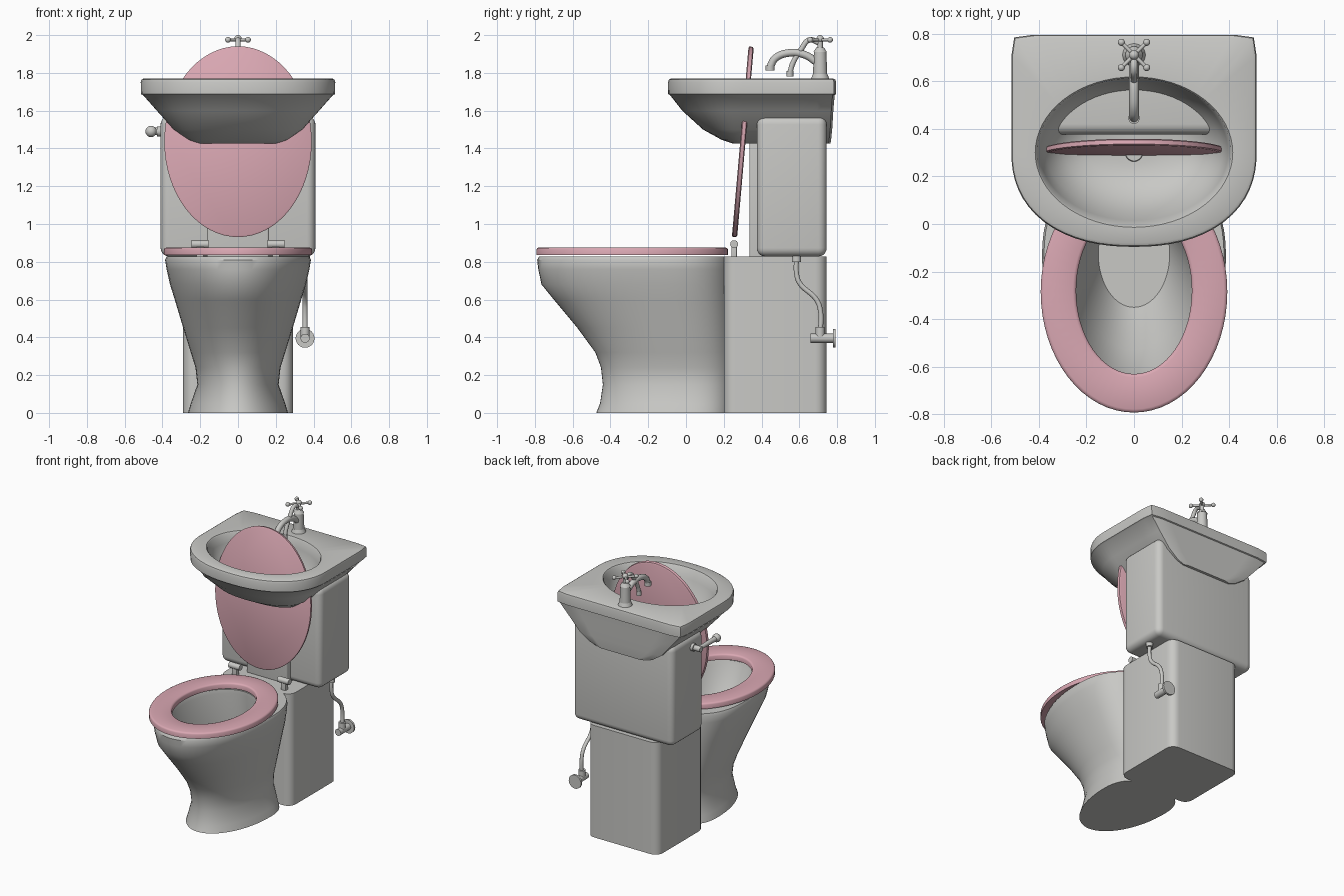
import bpy, bmesh, math
from mathutils import Vector

old = bpy.data.objects.get("Cube")
if old:
    bpy.data.objects.remove(old, do_unlink=True)


def material(name, rgb):
    m = bpy.data.materials.new(name)
    m.use_nodes = True
    col = (*rgb, 1)
    m.diffuse_color = col
    m.node_tree.nodes["Principled BSDF"].inputs["Base Color"].default_value = col
    return m


CERAMIC = material("ceramic grey", (0.58, 0.58, 0.56))
PINK = material("seat pink", (0.70, 0.39, 0.45))


def finish(obj, mat, angle=35):
    obj.data.materials.clear()
    obj.data.materials.append(mat)
    bpy.ops.object.select_all(action='DESELECT')
    obj.select_set(True)
    bpy.context.view_layer.objects.active = obj
    bpy.ops.object.shade_smooth_by_angle(angle=math.radians(angle))
    return obj


def from_bmesh(name, bm, mat, angle=35):
    bmesh.ops.recalc_face_normals(bm, faces=bm.faces)
    me = bpy.data.meshes.new(name)
    bm.to_mesh(me)
    bm.free()
    obj = bpy.data.objects.new(name, me)
    bpy.context.collection.objects.link(obj)
    return finish(obj, mat, angle)


def ring(z, w, front, back, mid, pf=2, pb=2, n=64):
    """Closed outline whose front and back halves have their own roundness."""
    pts = []
    for i in range(n):
        a = 2 * math.pi * i / n
        c, s = math.cos(a), math.sin(a)
        p = pb if s >= 0 else pf
        k = (abs(c) ** p + abs(s) ** p) ** (-1 / p)
        depth = back - mid if s >= 0 else mid - front
        pts.append((c * k * w, mid + s * k * depth, z))
    return pts


def loft(name, rings, mat, closed=False, angle=35):
    bm = bmesh.new()
    loops = [[bm.verts.new(p) for p in r] for r in rings]
    n = len(loops[0])
    pairs = list(zip(loops, loops[1:]))
    if closed:
        pairs.append((loops[-1], loops[0]))
    else:
        bm.faces.new(loops[0])
        bm.faces.new(loops[-1])
    for lo, hi in pairs:
        for i in range(n):
            j = (i + 1) % n
            bm.faces.new((lo[i], lo[j], hi[j], hi[i]))
    return from_bmesh(name, bm, mat, angle)


def box(name, x, y, z, bevel, mat=CERAMIC, vertical_only=False):
    bm = bmesh.new()
    bmesh.ops.create_cube(bm, size=1)
    for v in bm.verts:
        for k, (lo, hi) in enumerate((x, y, z)):
            v.co[k] = hi if v.co[k] > 0 else lo
    edges = [e for e in bm.edges if not vertical_only
             or abs(e.verts[0].co.z - e.verts[1].co.z) > 0.01]
    bmesh.ops.bevel(bm, geom=edges, offset=bevel, segments=5, profile=0.5, affect='EDGES')
    return from_bmesh(name, bm, mat)


def rod(name, a, b, r1, r2=None, mat=CERAMIC):
    a, b = Vector(a), Vector(b)
    bm = bmesh.new()
    bmesh.ops.create_cone(bm, cap_ends=True, segments=24, radius1=r1,
                          radius2=r1 if r2 is None else r2, depth=(b - a).length)
    bm.transform((b - a).to_track_quat('Z', 'Y').to_matrix().to_4x4())
    bmesh.ops.translate(bm, vec=(a + b) / 2, verts=bm.verts)
    return from_bmesh(name, bm, mat)


def ball(name, at, r):
    bm = bmesh.new()
    bmesh.ops.create_uvsphere(bm, u_segments=16, v_segments=10, radius=r)
    bmesh.ops.translate(bm, vec=at, verts=bm.verts)
    return from_bmesh(name, bm, CERAMIC, 60)


def pipe(name, pts, r):
    cu = bpy.data.curves.new(name, 'CURVE')
    cu.dimensions = '3D'
    cu.bevel_depth, cu.bevel_resolution, cu.use_fill_caps = r, 4, True
    sp = cu.splines.new('BEZIER')
    sp.bezier_points.add(len(pts) - 1)
    for bp, p in zip(sp.bezier_points, pts):
        bp.co = p
        bp.handle_left_type = bp.handle_right_type = 'AUTO'
    obj = bpy.data.objects.new(name, cu)
    bpy.context.collection.objects.link(obj)
    bpy.ops.object.select_all(action='DESELECT')
    obj.select_set(True)
    bpy.context.view_layer.objects.active = obj
    bpy.ops.object.convert(target='MESH')
    return finish(bpy.context.view_layer.objects.active, CERAMIC, 50)


# Toilet bowl: outside from the floor to the rim, then down the inside
outside = [(0, .265, -.475), (.05, .25, -.455), (.15, .215, -.44), (.24, .225, -.45),
           (.32, .25, -.48), (.45, .29, -.575), (.6, .335, -.70), (.68, .36, -.765),
           (.76, .378, -.782), (.81, .386, -.788), (.828, .378, -.778)]
inside = [(.828, .262, -.64, .07), (.8, .25, -.63, .07), (.6, .22, -.53, .09), (.4, .15, -.35, .1)]
loft("toilet_bowl",
     [ring(z, w, f, .25, -.15 * z / .828, 2, 2.5) for z, w, f in outside]
     + [ring(z, w, f, b, (f + b) / 2) for z, w, f, b in inside], CERAMIC)

# Rear pedestal, cistern and its front panel
box("pedestal", (-.29, .29), (.2, .745), (0, .828), .06, vertical_only=True)
box("cistern", (-.41, .41), (.375, .745), (.828, 1.572), .045)
box("cistern_front_panel", (-.165, .165), (.335, .45), (.82, 1.44), .012)

# Seat ring with rounded edges
seat = [(.835, 0), (.865, 0), (.872, .004), (.876, .014)]
loft("seat",
     [ring(z, .392 - d, -.792 + d, .222 - d, -.285) for z, d in seat]
     + [ring(z, .243 + d, -.63 - d, .07 + d, -.28) for z, d in reversed(seat)],
     PINK, closed=True, angle=50)

# Raised lid leaning back
lid = loft("lid", [ring(z, .39 - d, -.507 + d, .507 - d, 0)
                   for z, d in ((-.014, .012), (-.009, .003), (.009, 0), (.014, .008))], PINK, angle=50)
lid.location = (0, .301, 1.435)
lid.rotation_euler = (math.radians(85), 0, 0)

# Hinges
for side, s in (("left", 1), ("right", -1)):
    rod(side + "_hinge_barrel", (s * .155, .255, .893), (s * .245, .255, .893), .021)
    box(side + "_hinge_post", (s * .2 - .02, s * .2 + .02), (.24, .27), (.81, .89), .004)

# Wash basin: underside, slab edge, rim and hollow
under = [(1.425, .2, .25, .765), (1.445, .26, .19, .768), (1.5, .34, .09, .774),
         (1.6, .43, -.02, .78), (1.683, .503, -.085, .787), (1.687, .513, -.094, .795),
         (1.75, .515, -.096, .795), (1.764, .511, -.091, .791), (1.77, .5, -.08, .78)]
hollow = [(1.77, .415, -.014, .618), (1.762, .408, -.007, .612), (1.7, .395, .015, .605),
          (1.6, .37, .055, .58), (1.5, .29, .13, .52), (1.465, .2, .2, .45), (1.455, .08, .25, .36)]
loft("basin",
     [ring(z, w, f, b, max(.3, f + .05), 2.25, 30) for z, w, f, b in under]
     + [ring(z, w, f, b, .3) for z, w, f, b in hollow], CERAMIC, angle=40)
rod("basin_drain", (0, .3, 1.45), (0, .3, 1.462), .04, .035)

# Tap body with a flared foot and cross handle
TY = .71
rod("tap_foot", (0, TY, 1.765), (0, TY, 1.795), .05, .038)
rod("tap_body", (0, TY, 1.79), (0, TY, 1.91), .038, .033)
rod("tap_collar", (0, TY, 1.91), (0, TY, 1.935), .036, .02)
rod("tap_stem", (0, TY, 1.93), (0, TY, 1.985), .014)
ball("tap_cap", (0, TY, 1.98), .02)
for i in range(4):
    a = math.radians(45 + 90 * i)
    tip = (.075 * math.cos(a), TY + .075 * math.sin(a), 1.975)
    rod(f"tap_spoke_{i + 1}", (0, TY, 1.975), tip, .008)
    ball(f"tap_knob_{i + 1}", tip, .015)

# Large and small spouts
pipe("tap_spout", [(0, .70, 1.85), (0, .63, 1.895), (0, .54, 1.905), (0, .47, 1.875), (0, .445, 1.83)], .02)
rod("spout_tip", (0, .445, 1.84), (0, .445, 1.812), .024)
pipe("inner_spout", [(0, .70, 1.96), (0, .655, 1.975), (0, .61, 1.925), (0, .565, 1.85), (0, .55, 1.80)], .014)
rod("inner_spout_tip", (0, .55, 1.81), (0, .55, 1.78), .018)

# Flush lever on the right of the cistern
rod("flush_flange", (-.40, .51, 1.49), (-.43, .51, 1.49), .027)
rod("flush_hub", (-.43, .51, 1.49), (-.482, .51, 1.49), .02)
rod("flush_arm", (-.46, .51, 1.49), (-.46, .3, 1.49), .014, .019)
ball("flush_knob", (-.46, .3, 1.49), .03)

# Water supply pipe and wall valve on the left
PX = .355
rod("supply_nut", (PX, .585, .835), (PX, .585, .8), .025)
pipe("supply_pipe", [(PX, .585, .82), (PX, .585, .74), (PX, .6, .69), (PX, .69, .6),
                     (PX, .71, .55), (PX, .71, .4)], .013)
rod("valve_collar", (PX, .71, .455), (PX, .71, .4), .024)
rod("valve_body", (PX, .66, .395), (PX, .785, .395), .024)
rod("valve_wall_plate", (PX, .777, .395), (PX, .792, .395), .05)
